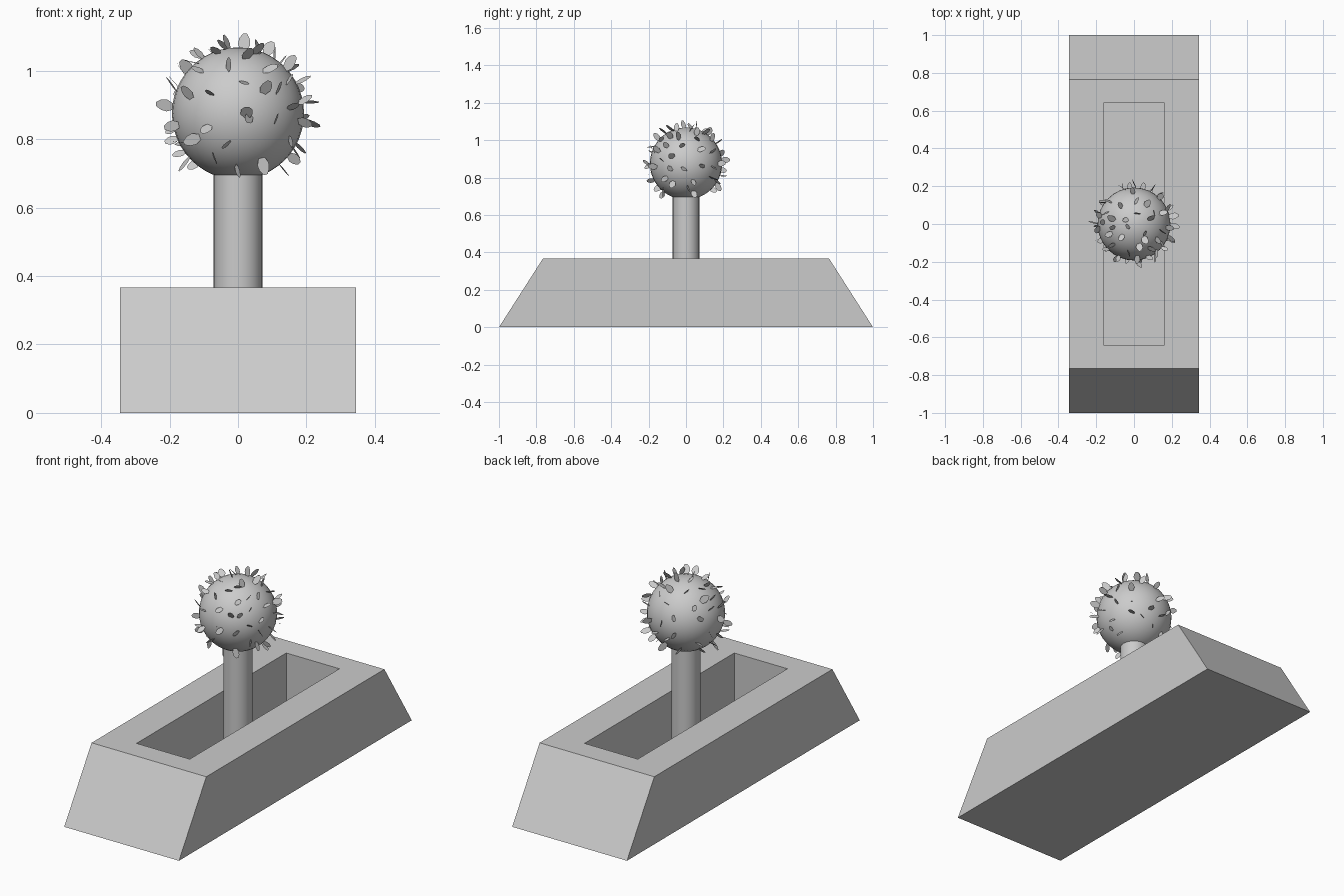
import bpy, bmesh, math, random
from mathutils import Vector, Matrix

if "Cube" in bpy.data.objects:
    bpy.data.objects.remove(bpy.data.objects["Cube"])

random.seed(7)
grey = bpy.data.materials.new("plain grey")
grey.diffuse_color = (0.6, 0.6, 0.6, 1)
grey.use_nodes = True
grey.node_tree.nodes["Principled BSDF"].inputs["Base Color"].default_value = grey.diffuse_color


def finish(name, bm, smooth=False):
    bmesh.ops.recalc_face_normals(bm, faces=bm.faces)
    mesh = bpy.data.meshes.new(name)
    bm.to_mesh(mesh)
    bm.free()
    obj = bpy.data.objects.new(name, mesh)
    bpy.context.collection.objects.link(obj)
    mesh.materials.append(grey)
    if smooth:
        bpy.ops.object.select_all(action='DESELECT')
        obj.select_set(True)
        bpy.context.view_layer.objects.active = obj
        bpy.ops.object.shade_smooth_by_angle(angle=math.radians(40))
    return obj


# Planter: stacked rectangular rings from the base up to the rim and down the trough
FLOOR = 0.06
rings = [(0.345, 1.0, 0), (0.345, 0.765, 0.367), (0.16, 0.643, 0.367), (0.16, 0.643, FLOOR)]
bm = bmesh.new()
loops = [[bm.verts.new((sx * x, sy * y, z)) for sx, sy in ((-1, -1), (1, -1), (1, 1), (-1, 1))]
         for x, y, z in rings]
for low, high in zip(loops, loops[1:]):
    for i in range(4):
        j = (i + 1) % 4
        bm.faces.new((low[i], low[j], high[j], high[i]))
bm.faces.new(loops[0][::-1])
bm.faces.new(loops[-1])
finish("planter", bm)

# Trunk rising from the trough floor
bm = bmesh.new()
bmesh.ops.create_cone(bm, cap_ends=True, segments=32, radius1=0.071, radius2=0.071,
                      depth=0.70 - FLOOR, matrix=Matrix.Translation((0, 0, (0.70 + FLOOR) / 2)))
finish("trunk", bm, True)

# Round crown
R = 0.193
CENTRE = Vector((0, 0, 0.875))
bm = bmesh.new()
bmesh.ops.create_uvsphere(bm, u_segments=32, v_segments=24, radius=R,
                          matrix=Matrix.Translation(CENTRE))
finish("crown", bm, True)

# Leaf directions, in units of the crown radius: front (x, z), right (y, z), top (x, y)
front = [(-.53, .64), (.12, .83), (-.4, .28), (.08, -.04), (.2, -.03), (.6, .32), (.58, -.1),
         (-.13, -.45), (.36, -.68), (-.38, -.62), (.77, -.38)]
right = [(-.5, .46), (-.1, .46), (.3, .65), (.69, .29), (.2, .18), (.72, -.07), (.2, -.45),
         (.2, -.76), (-.33, -.49), (-.64, .07), (-.39, -.12), (.1, .9), (-.36, .9)]
top = [(-.78, .58), (-.62, .6), (-.03, .83), (.47, .92), (.55, .28), (-.17, .14), (.33, -.26),
       (-.53, .1), (-.6, -.25), (.86, .33)]


def depth(a, b):
    return math.sqrt(max(0, 1 - a * a - b * b))


dirs = [Vector((a, -depth(a, b), b)) for a, b in front]
dirs += [Vector((depth(a, b), a, b)) for a, b in right]
dirs += [Vector((a, b, depth(a, b))) for a, b in top]

# Left silhouette, then scattered leaves on the rest of the crown
dirs += [Vector((math.cos(math.radians(t)), random.uniform(-.15, .15), math.sin(math.radians(t))))
         for t in (98, 122, 144, 160, 174, 202, 222)]
tries = 0
while len(dirs) < 78 and tries < 5000:
    tries += 1
    d = Vector([random.gauss(0, 1) for _ in range(3)]).normalized()
    if d.z > -0.8 and all((d - e).length > 0.26 for e in dirs):
        dirs.append(d)

# Flat leaves: narrow at the stem, broad, with a clipped tip
outline = [(-.006, -.008), (.006, -.008), (.017, .016), (.015, .032), (.005, .046),
           (-.006, .045), (-.014, .030), (-.016, .015)]
bm = bmesh.new()
for d in dirs:
    d.normalize()
    twist = Matrix.Rotation(random.uniform(0, math.tau), 3, 'Z')
    tilt = Matrix.Rotation(math.radians(random.uniform(-45, 45)), 3, 'X')
    turn = d.to_track_quat('Z', 'Y').to_matrix() @ twist @ tilt
    s = random.uniform(0.8, 1.15)
    bm.faces.new([bm.verts.new(CENTRE + d * R + turn @ Vector((x * s, 0, z * s)))
                  for x, z in outline])
finish("leaves", bm)
